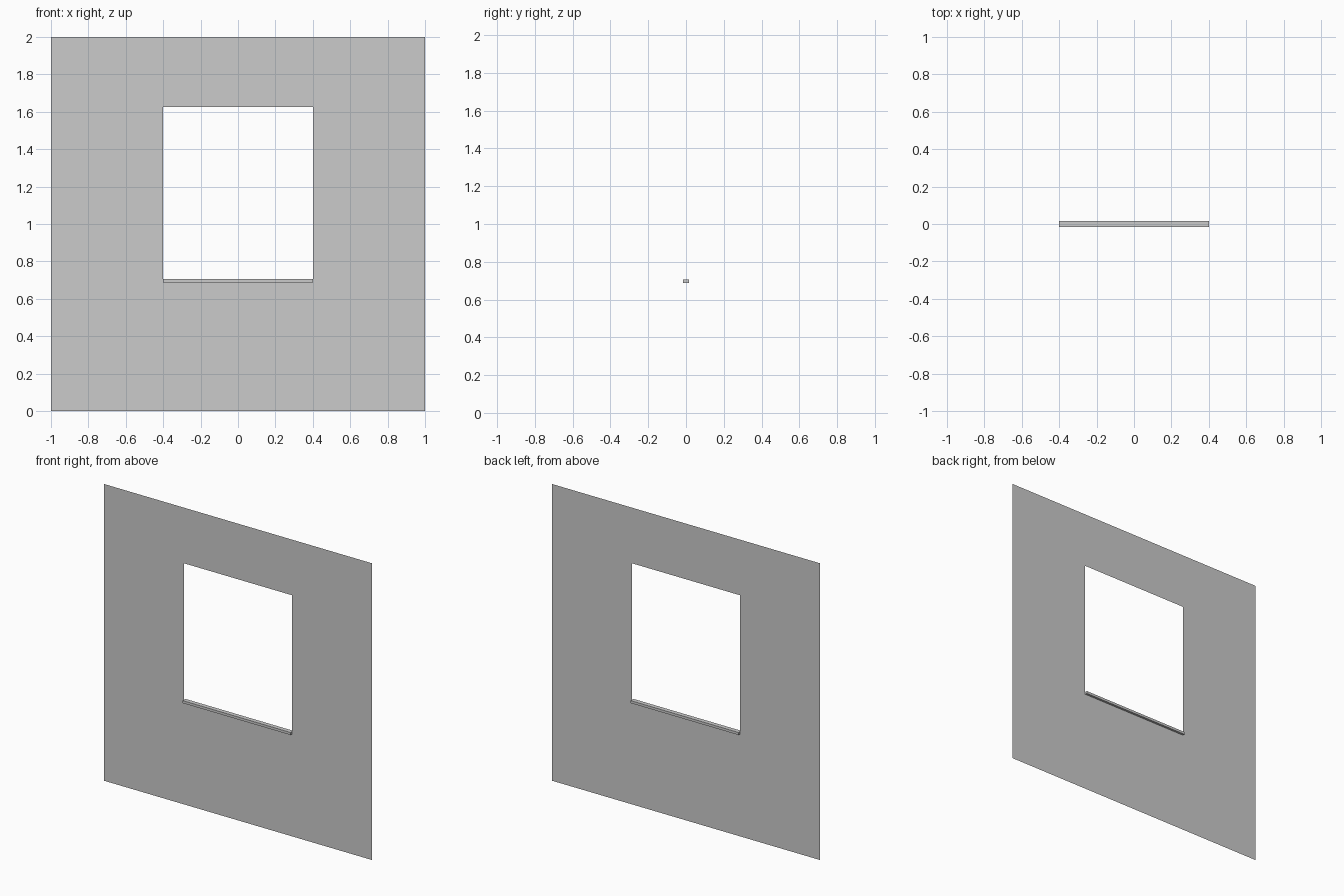
import bpy, bmesh

if "Cube" in bpy.data.objects:
    bpy.data.objects.remove(bpy.data.objects["Cube"])

HOLE_X, HOLE_BOTTOM, HOLE_TOP = 0.402, 0.705, 1.625


def make_object(name, bm):
    mesh = bpy.data.meshes.new(name)
    bm.to_mesh(mesh)
    bm.free()
    obj = bpy.data.objects.new(name, mesh)
    bpy.context.collection.objects.link(obj)
    return obj


# Thin wall sheet: a 3 x 3 grid of panels without the middle one
bm = bmesh.new()
xs = (-1, -HOLE_X, HOLE_X, 1)
zs = (0, HOLE_BOTTOM, HOLE_TOP, 2)
grid = [[bm.verts.new((x, 0, z)) for x in xs] for z in zs]
for r in range(3):
    for c in range(3):
        if (r, c) != (1, 1):
            bm.faces.new((grid[r][c], grid[r][c + 1], grid[r + 1][c + 1], grid[r + 1][c]))
bmesh.ops.dissolve_limit(bm, angle_limit=0.01, verts=bm.verts, edges=bm.edges)
make_object("wall", bm)

# Window sill along the bottom of the opening
bm = bmesh.new()
bmesh.ops.create_cube(bm, size=1)
bmesh.ops.scale(bm, vec=(2 * HOLE_X, 0.03, 0.017), verts=bm.verts)
bmesh.ops.translate(bm, vec=(0, 0, 0.697), verts=bm.verts)
make_object("window_sill", bm)
